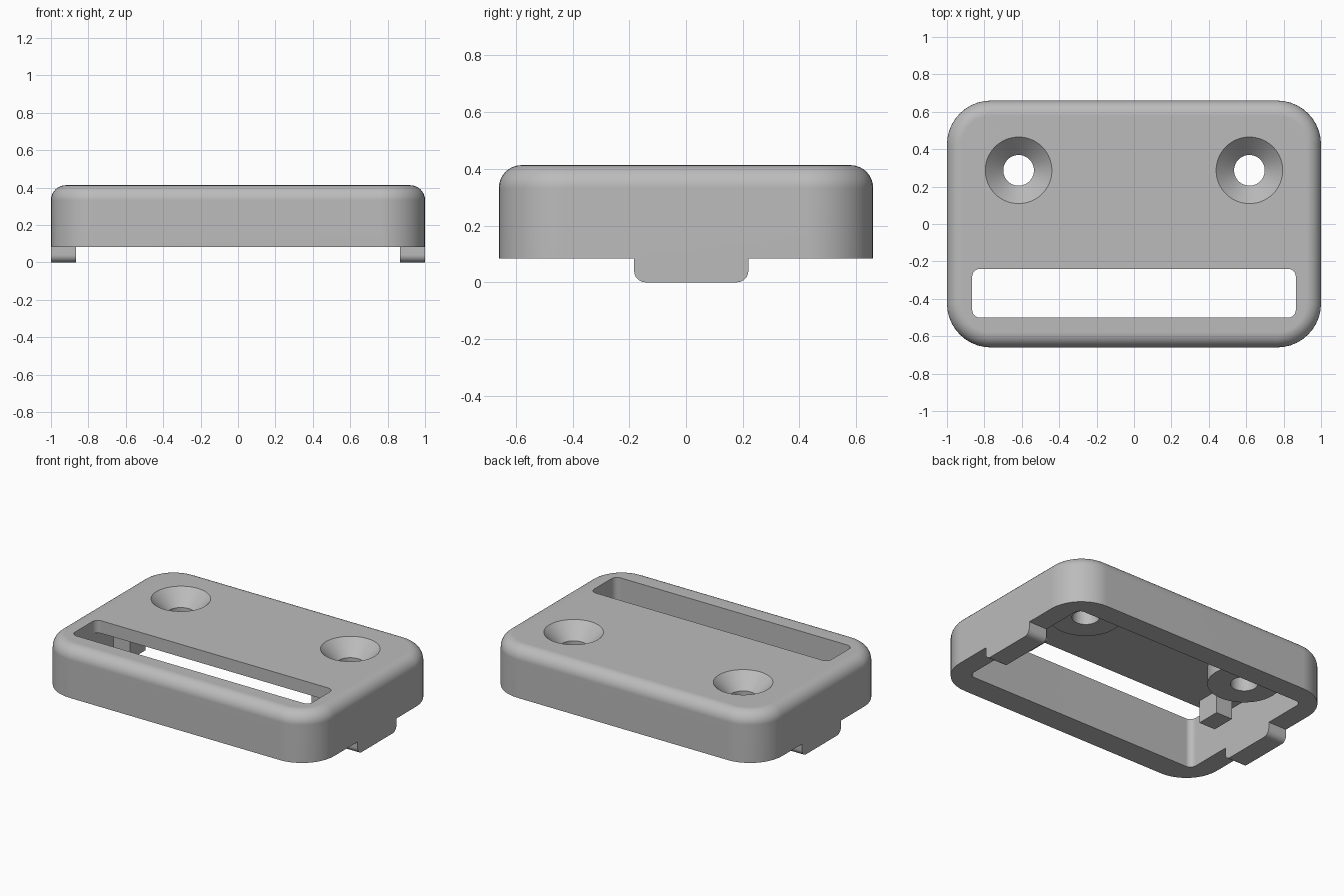
import bpy, bmesh, math
from mathutils import Vector

if "Cube" in bpy.data.objects:
    bpy.data.objects.remove(bpy.data.objects["Cube"], do_unlink=True)

GREY = (0.5, 0.5, 0.5, 1)
mat = bpy.data.materials.new("plain grey")
mat.use_nodes = True
mat.diffuse_color = GREY
mat.node_tree.nodes["Principled BSDF"].inputs["Base Color"].default_value = GREY

TOP, RIM, CEILING, BOSS = 0.413, 0.083, 0.33, 0.225
HOLE_X, HOLE_Y, BORE, SINK = 0.617, 0.287, 0.082, 0.178
INNER_X, SLOT_FRONT, SLOT_BACK = 0.865, -0.5, -0.24


def rounded_rect(x0, x1, y0, y1, r, steps=10):
    """Outline of a rounded rectangle, counter-clockwise."""
    corners = [(x1 - r, y1 - r), (x0 + r, y1 - r), (x0 + r, y0 + r), (x1 - r, y0 + r)]
    return [(cx + r * math.cos(a), cy + r * math.sin(a))
            for i, (cx, cy) in enumerate(corners)
            for a in [math.pi / 2 * (i + k / steps) for k in range(steps + 1)]]


def circle(x, y, r, n=64):
    return [(x + r * math.cos(2 * math.pi * k / n), y + r * math.sin(2 * math.pi * k / n))
            for k in range(n)]


def make_object(name, bm):
    bmesh.ops.recalc_face_normals(bm, faces=bm.faces)
    mesh = bpy.data.meshes.new(name)
    bm.to_mesh(mesh)
    bm.free()
    mesh.materials.append(mat)
    obj = bpy.data.objects.new(name, mesh)
    bpy.context.scene.collection.objects.link(obj)
    return obj


def loft(name, rings, closed=False):
    """Skin a stack of (outline, z) rings; capped, or joined end to start."""
    bm = bmesh.new()
    loops = [[bm.verts.new((x, y, z)) for x, y in outline] for outline, z in rings]
    pairs = list(zip(loops, loops[1:]))
    if closed:
        pairs.append((loops[-1], loops[0]))
    else:
        bm.faces.new(loops[0])
        bm.faces.new(loops[-1])
    for a, b in pairs:
        for i in range(len(a)):
            j = (i + 1) % len(a)
            bm.faces.new((a[i], a[j], b[j], b[i]))
    return make_object(name, bm)


def cut(target, cutter):
    cutter.hide_render = True
    mod = target.modifiers.new("cut", "BOOLEAN")
    mod.operation = "DIFFERENCE"
    mod.solver = "EXACT"
    mod.object = cutter
    bpy.context.view_layer.objects.active = target
    bpy.ops.object.modifier_apply(modifier=mod.name)
    bpy.data.objects.remove(cutter, do_unlink=True)


def smooth(obj):
    obj.data.shade_smooth()
    obj.data.set_sharp_from_angle(angle=math.radians(30))
    mod = obj.modifiers.new("even shading", "WEIGHTED_NORMAL")
    mod.keep_sharp = True


# Cover body: rounded block with a filleted top edge
FILLET = 0.08


def body_outline(inset):
    return rounded_rect(-1 + inset, 1 - inset, -0.66 + inset, 0.66 - inset, 0.235 - inset)


rings = [(body_outline(0), RIM)]
for k in range(9):
    a = math.pi / 2 * k / 8
    rings.append((body_outline(FILLET * (1 - math.cos(a))), TOP - FILLET + FILLET * math.sin(a)))
cover = loft("cover", rings)

# Hollow underside, then the long slot through the top
hollow = rounded_rect(-INNER_X, INNER_X, SLOT_FRONT, 0.52, 0.04, 6)
cut(cover, loft("hollow_cutter", [(hollow, -0.1), (hollow, CEILING)]))
slot = rounded_rect(-INNER_X, INNER_X, SLOT_FRONT, SLOT_BACK, 0.04, 6)
cut(cover, loft("slot_cutter", [(slot, 0.2), (slot, 0.6)]))

SLOPE_END = TOP - (SINK - BORE)
for side, label in ((1, "left"), (-1, "right")):
    x = side * HOLE_X

    # Countersunk screw hole
    at_ceiling = BORE + CEILING - SLOPE_END
    cut(cover, loft("screw_cutter", [(circle(x, HOLE_Y, BORE), SLOPE_END),
                                     (circle(x, HOLE_Y, SINK + 0.1), TOP + 0.1)]))

    # Screw boss under the plate
    profile = [(0.22, CEILING), (0.22, BOSS), (BORE, BOSS), (BORE, SLOPE_END), (at_ceiling, CEILING)]
    smooth(loft(label + "_screw_boss",
                [(circle(x, HOLE_Y, r), z) for r, z in profile], closed=True))

    # Small square post hanging from the ceiling
    post = [(side * px, py) for px, py in ((0.66, -0.18), (0.78, -0.18), (0.78, -0.02), (0.66, -0.02))]
    loft(label + "_post", [(post, 0.18), (post, CEILING)])

    # Side tab: rounded lower corners, extruded along x
    outline = rounded_rect(-0.183, 0.22, 0, 0.2, 0.04, 6)
    outline = [(y, min(z, RIM)) for y, z in outline if z <= 0.1]
    outline = [(0.22, RIM), (-0.183, RIM)] + outline
    bm = bmesh.new()
    face = bm.faces.new([bm.verts.new((side * INNER_X, y, z)) for y, z in outline])
    out = bmesh.ops.extrude_face_region(bm, geom=[face])["geom"]
    bmesh.ops.translate(bm, vec=Vector((side * (1 - INNER_X), 0, 0)),
                        verts=[v for v in out if isinstance(v, bmesh.types.BMVert)])
    smooth(make_object(label + "_tab", bm))

smooth(cover)
